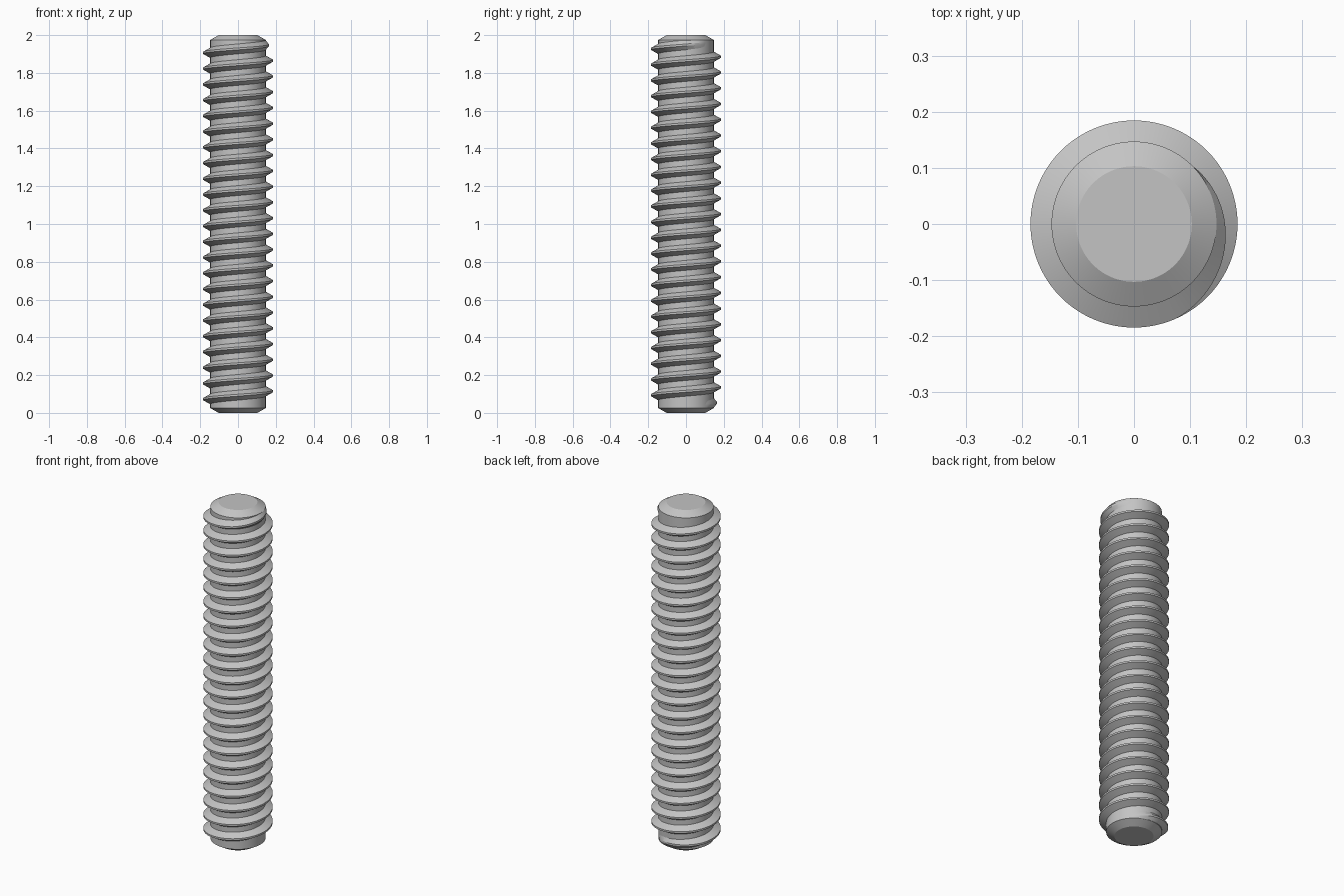
import bpy
import bmesh
from math import cos, sin, radians, tau

cube = bpy.data.objects.get("Cube")
if cube:
    bpy.data.objects.remove(cube, do_unlink=True)

# Main dimensions
LENGTH = 2.0
CORE_R = 0.147
CREST_R = 0.1845
TIP_R = 0.103
CHAMFER = 0.026
TURNS = 23
PITCH = LENGTH / 24
SIDES = 96
START = radians(45)
RUNOUT = radians(110)

steel = bpy.data.materials.new("grey_steel")
steel.use_nodes = True
GREY = (0.55, 0.55, 0.55, 1)
steel.diffuse_color = GREY
steel.node_tree.nodes["Principled BSDF"].inputs["Base Color"].default_value = GREY


def finish(name, bm):
    """Turn a bmesh into a shaded object."""
    bmesh.ops.recalc_face_normals(bm, faces=bm.faces)
    mesh = bpy.data.meshes.new(name)
    bm.to_mesh(mesh)
    bm.free()
    mesh.materials.append(steel)
    obj = bpy.data.objects.new(name, mesh)
    bpy.context.collection.objects.link(obj)
    bpy.ops.object.select_all(action="DESELECT")
    obj.select_set(True)
    bpy.context.view_layer.objects.active = obj
    bpy.ops.object.shade_smooth_by_angle(angle=radians(25))
    return obj


def skin(bm, rings, closed):
    """Bridge successive rings of points and cap both ends."""
    loops = [[bm.verts.new(p) for p in ring] for ring in rings]
    count = len(loops[0])
    for a, b in zip(loops, loops[1:]):
        for i in range(count if closed else count - 1):
            j = (i + 1) % count
            bm.faces.new((a[i], a[j], b[j], b[i]))
    bm.faces.new(loops[0])
    bm.faces.new(loops[-1])


# Core rod with chamfered ends
profile = [(TIP_R, 0), (CORE_R, CHAMFER), (CORE_R, LENGTH - CHAMFER), (TIP_R, LENGTH)]
bm = bmesh.new()
skin(bm, [[(r * cos(tau * i / SIDES), r * sin(tau * i / SIDES), z)
           for i in range(SIDES)] for r, z in profile], True)
finish("core_rod", bm)

# Right-handed helical thread whose crest fades into the core at both ends
crest_half = PITCH / 16
root_half = crest_half + (CREST_R - CORE_R) * 0.577
root_r = CORE_R - 0.001
total = TURNS * tau
steps = TURNS * SIDES
z_start = (LENGTH - TURNS * PITCH) / 2
rings = []
for s in range(steps + 1):
    turn = total * s / steps
    fade = min(1, turn / RUNOUT, (total - turn) / RUNOUT)
    crest_r = CORE_R + (CREST_R - CORE_R) * fade
    z = z_start + PITCH * turn / tau
    section = [(root_r, -root_half), (crest_r, -crest_half),
               (crest_r, crest_half), (root_r, root_half)]
    c, n = cos(START + turn), sin(START + turn)
    rings.append([(r * c, r * n, min(max(z + dz, CHAMFER), LENGTH - CHAMFER))
                  for r, dz in section])
bm = bmesh.new()
skin(bm, rings, True)
finish("helical_thread", bm)
